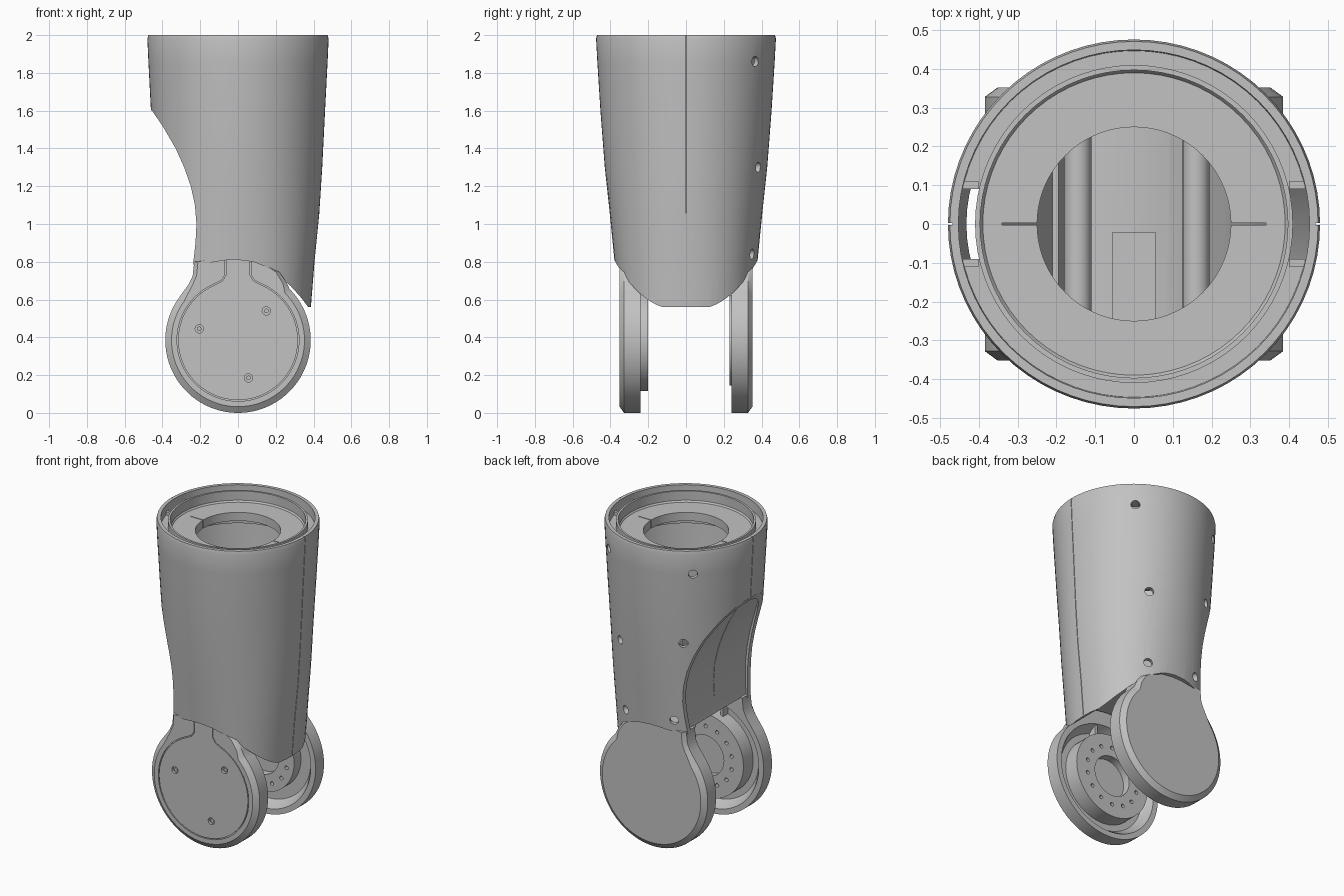
import bpy, bmesh, math

cube = bpy.data.objects.get("Cube")
if cube:
    bpy.data.objects.remove(cube)

grey = bpy.data.materials.new("plain grey")
grey.use_nodes = True
grey.diffuse_color = (0.54, 0.54, 0.54, 1)
grey.node_tree.nodes["Principled BSDF"].inputs["Base Color"].default_value = (0.54, 0.54, 0.54, 1)

HUB = 0.385   # height of the wheel axis, and the disc radius
SIDES = 72


def finish(name, bm):
    bmesh.ops.remove_doubles(bm, verts=bm.verts, dist=1e-5)
    bmesh.ops.recalc_face_normals(bm, faces=bm.faces)
    mesh = bpy.data.meshes.new(name)
    bm.to_mesh(mesh)
    bm.free()
    mesh.materials.append(grey)
    ob = bpy.data.objects.new(name, mesh)
    bpy.context.collection.objects.link(ob)
    return ob


def loft(name, loops, capped=True, closed=False):
    """Skin a row of equal point loops."""
    bm = bmesh.new()
    rings = [[bm.verts.new(p) for p in loop] for loop in loops]
    for lo, hi in list(zip(rings, rings[1:])) + ([(rings[-1], rings[0])] if closed else []):
        for i in range(len(lo)):
            j = (i + 1) % len(lo)
            bm.faces.new((lo[i], lo[j], hi[j], hi[i]))
    if capped:
        bm.faces.new(rings[0])
        bm.faces.new(rings[-1])
    return finish(name, bm)


def lathe(name, profile, place, closed=False, sides=SIDES):
    """Turn (radius, height) points; place maps x, y, height into the scene."""
    turn = [2 * math.pi * i / sides for i in range(sides)]
    loops = [[place(r * math.cos(a), r * math.sin(a), h) for a in turn] for r, h in profile]
    return loft(name, loops, False, closed)


def upright(x, y, h):
    return (x, y, h)


def oval_body(name, rows, inset=0):
    """Closed body from rows (half width, half depth, squareness, height)."""
    loops = []
    for rx, ry, e, z in rows:
        loop = []
        for i in range(SIDES):
            a = 2 * math.pi * i / SIDES
            c, s = math.cos(a), math.sin(a)
            k = (abs(c) ** e + abs(s) ** e) ** (-1 / e)
            loop.append(((rx - inset) * c * k, (ry - inset) * s * k, z))
        loops.append(loop)
    return loft(name, loops)


def prism(name, pts, y0, y1):
    return loft(name, [[(x, y, z) for x, z in pts] for y in (y0, y1)])


def ribbon(name, path, near, far, y0, y1):
    """Strip lying between two offsets of a path in x and z."""
    sides = ([], [])
    for i, (x, z) in enumerate(path):
        p, q = path[max(i - 1, 0)], path[min(i + 1, len(path) - 1)]
        dx, dz = q[0] - p[0], q[1] - p[1]
        n = math.hypot(dx, dz)
        for side, d in zip(sides, (near, far)):
            side.append((x - dz / n * d, z + dx / n * d))
    return prism(name, sides[0] + sides[1][::-1], y0, y1)


def box(name, x0, x1, y0, y1, z0, z1):
    return prism(name, [(x0, z0), (x1, z0), (x1, z1), (x0, z1)], y0, y1)


def cut(ob, cutters, mode='DIFFERENCE'):
    bpy.context.view_layer.objects.active = ob
    for c in cutters:
        m = ob.modifiers.new("cut", 'BOOLEAN')
        m.operation, m.object, m.solver = mode, c, 'EXACT'
        bpy.ops.object.modifier_apply(modifier=m.name)
        bpy.data.objects.remove(c)


def plug(x, z, r, y0, y1, name="drill"):
    return lathe(name, [(0, y0), (r, y0), (r, y1), (0, y1)],
                 lambda a, b, h: (x + a, h, z + b), sides=20)


# Outer shell: tapered tube trimmed by a side scoop and a lower arch
rows = [(0.381, 0.35, 2.4, 0.5), (0.405, 0.378, 2.25, 0.8), (0.43, 0.403, 2.1, 1.05),
        (0.446, 0.43, 2, 1.3), (0.461, 0.453, 2, 1.6), (0.474, 0.469, 2, 1.85),
        (0.48, 0.476, 2, 1.98), (0.475, 0.471, 2, 2)]
scoop = [(-0.4, 1.52), (-0.33, 1.4), (-0.285, 1.3), (-0.25, 1.2), (-0.228, 1.1),
         (-0.22, 1.0), (-0.225, 0.9), (-0.238, 0.785)]
arch = [(-0.15, 0.795), (-0.07, 0.808), (0, 0.81), (0.08, 0.8), (0.15, 0.772),
        (0.22, 0.724), (0.28, 0.67), (0.33, 0.615), (0.372, 0.56)]
keep = [(-0.6, 1.62), (-0.455, 1.6)] + scoop + arch + [(0.6, 0.56), (0.6, 2.1), (-0.6, 2.1)]

shell = oval_body("outer_shell", rows)
core = [(0.381, 0.35, 2.4, 0.4)] + rows[:-1] + [(0.48, 0.476, 2, 2.1)]
cut(shell, [oval_body("hollow", core, 0.027)])
cut(shell, [prism("trim", keep, -0.7, 0.7)], 'INTERSECT')

# Seams between the two shell halves
cut(shell, [prism("seam", [(0.47, 2.05), (0.6, 2.05), (0.6, 0.5), (0.375, 0.5), (0.422, 1.05)], -0.002, 0.002),
            prism("seam", [(-0.47, 2.05), (-0.6, 2.05), (-0.6, 1.5), (-0.45, 1.5)], -0.002, 0.002)])

# Screw holes around the rear half: direction in degrees, height
for az, z in [(51, 1.86), (130, 1.85), (62, 1.3), (123, 1.39), (62, 0.84), (115, 0.87)]:
    a = math.radians(az)
    c, s = math.cos(a), math.sin(a)
    cut(shell, [lathe("drill", [(0, 0.3), (0.027, 0.3), (0.027, 0.6), (0, 0.6)],
                      lambda u, v, h: (h * c - u * s, h * s + u * c, z + v), sides=20)])

# Recessed wall closing the scoop and the arch
wall = ribbon("inner_wall", scoop + arch, 0.024, 0.042, -0.6, 0.6)
cut(wall, [oval_body("wall_limit", core, 0.022)], 'INTERSECT')
cut(wall, [ribbon("seam", scoop[:-1], 0.01, 0.03, -0.002, 0.002)])

# Top socket: lip, floor ring with central opening, and slit
socket = lathe("top_socket", [(0.25, 1.86), (0.25, 1.915), (0.39, 1.915), (0.397, 1.925), (0.397, 1.985),
                              (0.41, 1.985), (0.41, 1.78), (0.39, 1.78), (0.39, 1.86)], upright, True)
cut(socket, [box("slit", -0.34, 0.34, -0.003, 0.003, 1.8, 1.95)])

# Bridge between lip and shell, open at both sides
bridge = lathe("socket_bridge", [(0.405, 1.88), (0.452, 1.88), (0.452, 1.94), (0.405, 1.94)],
               upright, True)
cut(bridge, [box("gap", -0.6, 0.6, -0.09, 0.09, 1.8, 2.1)])
for sx in (-1, 1):
    for y in (-0.1, 0.1):
        box("bridge_tab", *sorted((sx * 0.4, sx * 0.45)), y - 0.01, y + 0.01, 1.8, 1.96)

# Ribs inside the body
for x in (-0.145, 0.16):
    plug(x, 1.5, 0.035, -0.37, 0.37, "inner_rib")
box("inner_web", -0.21, -0.195, -0.34, 0.34, 1.3, 1.6)
box("inner_plate", -0.055, 0.055, -0.36, -0.02, 1.3, 1.5)

# Outline of a joint cover: a round disc with a neck that enters the shell
neck = [(0.26, 0.685), (0.22, 0.745), (0.15, 0.79), (0.08, 0.818), (0, 0.828), (-0.07, 0.826),
        (-0.15, 0.813), (-0.232, 0.8), (-0.24, 0.725), (-0.262, 0.68)]


def cover_outline(y, rim):
    pts = []
    for i in range(SIDES + 1):
        a = math.radians(144 + 261 * i / SIDES)
        pts.append((rim * math.cos(a), y, HUB + rim * math.sin(a)))
    return pts + [(x * rim / HUB, y, z) for x, z in neck]


for side, s, hub_r, hub_y in (("front", -1, 0.27, 0.2), ("back", 1, 0.24, 0.23)):
    def place(x, y, h):
        return (x, s * h, HUB + y)

    # Cover with a bevelled outer edge and a dished inside
    cover = loft(side + "_cover", [cover_outline(s * y, rim) for y, rim in
                                   ((0.242, HUB), (0.328, HUB), (0.352, 0.352))])
    cut(cover, [lathe("dish", [(0, 0.2), (0.358, 0.2), (0.35, 0.244), (0.31, 0.3), (0, 0.3)], place)])
    # Raised hub with a sunken middle and a ring of bolt holes
    hub = lathe(side + "_hub", [(0, 0.31), (hub_r, 0.31), (hub_r, hub_y), (0.13, hub_y),
                                (0.13, hub_y + 0.05), (0, hub_y + 0.05)], place)
    for i in range(14):
        a = 2 * math.pi * (i + 0.5) / 14
        cut(hub, [plug(0.19 * math.cos(a), HUB + 0.19 * math.sin(a), 0.012,
                       *sorted((s * (hub_y - 0.05), s * (hub_y + 0.03))))])
    # Short braces in the recess under the neck
    for x in (-0.08, 0.08):
        box(side + "_brace", x - 0.01, x + 0.01, *sorted((s * 0.25, s * 0.32)), 0.6, 0.73)
    if side == "front":
        # Keyhole outline and three screws on the front cover
        angles = [math.radians(113 + 314 * i / 60) for i in range(61)]
        ring = [(0.32 * math.cos(a), HUB + 0.32 * math.sin(a)) for a in angles]
        path = [(-0.066, 0.85), (-0.066, 0.73), (-0.085, 0.7)] + ring
        path += [(-x, z) for x, z in reversed(path[:3])]
        cut(cover, [ribbon("groove", path, -0.003, 0.003, -0.4, -0.344)])
        for x, z in ((-0.205, 0.445), (0.15, 0.54), (0.055, 0.185)):
            cut(cover, [plug(x, z, 0.022, -0.4, -0.335)])
            plug(x, z, 0.012, -0.343, -0.33, "cover_screw")

# Smooth curved faces, keep hard edges
for ob in list(bpy.context.scene.objects):
    if ob.type == 'MESH':
        bpy.ops.object.select_all(action='DESELECT')
        ob.select_set(True)
        bpy.context.view_layer.objects.active = ob
        bpy.ops.object.shade_smooth_by_angle(angle=math.radians(28))
